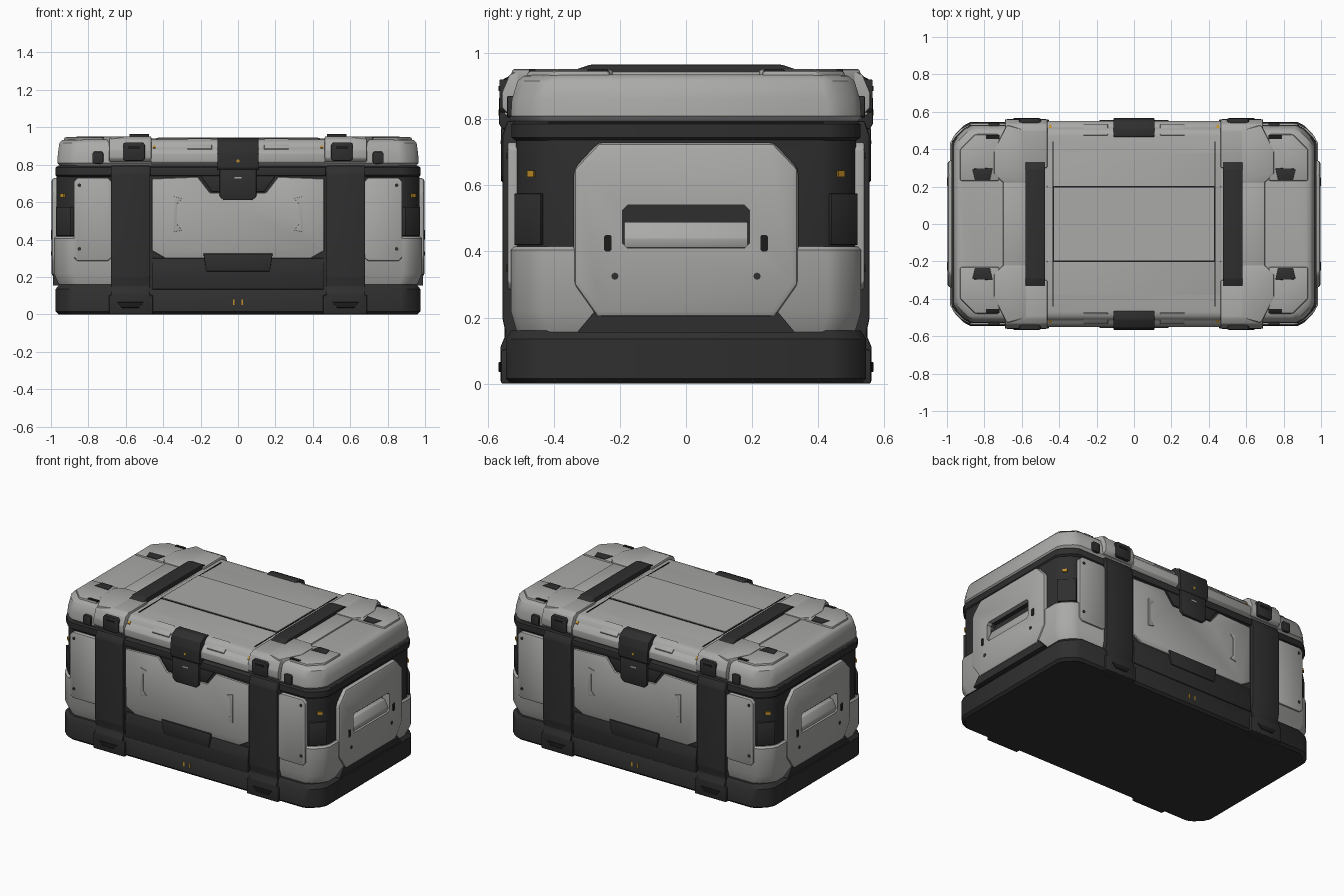
import bpy
import bmesh
from math import radians, cos, sin, pi
from mathutils import Vector

cube = bpy.data.objects.get("Cube")
if cube:
    bpy.data.objects.remove(cube, do_unlink=True)


def material(name, rgb):
    m = bpy.data.materials.new(name)
    m.use_nodes = True
    m.diffuse_color = (*rgb, 1)
    bsdf = next(n for n in m.node_tree.nodes if n.type == 'BSDF_PRINCIPLED')
    bsdf.inputs["Base Color"].default_value = (*rgb, 1)
    bsdf.inputs["Roughness"].default_value = 0.6
    return m


LIGHT = material("light grey", (0.40, 0.40, 0.39))
DARK = material("charcoal", (0.028, 0.028, 0.028))
BLACK = material("near black", (0.012, 0.012, 0.012))
ORANGE = material("orange", (0.55, 0.28, 0.02))

ONE = [(1, 1)]
ENDS = [(1, 1), (-1, 1)]
FACES = [(1, 1), (1, -1)]
ALL = ENDS + [(1, -1), (-1, -1)]


def shade(mesh):
    mesh.shade_smooth()
    mesh.set_sharp_from_angle(angle=radians(32))


def finish(name, bm, mat, bevel=0.0):
    bmesh.ops.recalc_face_normals(bm, faces=bm.faces)
    if bevel:
        bmesh.ops.bevel(bm, geom=bm.edges[:], offset=bevel, segments=2,
                        profile=0.5, affect='EDGES', clamp_overlap=True)
        bmesh.ops.recalc_face_normals(bm, faces=bm.faces)
    mesh = bpy.data.meshes.new(name)
    bm.to_mesh(mesh)
    bm.free()
    mesh.materials.append(mat)
    shade(mesh)
    ob = bpy.data.objects.new(name, mesh)
    bpy.context.scene.collection.objects.link(ob)
    return ob


def prism(name, axis, pts, a, b, mat, bevel=0.0, copies=ONE):
    """Extrude an outline from a to b along an axis, repeated on mirrored sides."""
    made = []
    for sx, sy in copies:
        label = name
        if copies in (ENDS, ALL):
            label += "_left" if sx > 0 else "_right"
        if copies in (FACES, ALL):
            label += "_back" if sy > 0 else "_front"
        bm = bmesh.new()
        rings = []
        for d in (a, b):
            place = {'x': lambda u, v: (d, u, v), 'y': lambda u, v: (u, d, v),
                     'z': lambda u, v: (u, v, d)}[axis]
            co = [Vector(place(u, v)) for u, v in pts]
            rings.append([bm.verts.new((c.x * sx, c.y * sy, c.z)) for c in co])
        bm.faces.new(rings[0])
        bm.faces.new(rings[1])
        n = len(pts)
        for i in range(n):
            j = (i + 1) % n
            bm.faces.new((rings[0][i], rings[0][j], rings[1][j], rings[1][i]))
        made.append(finish(label, bm, mat, bevel))
    return made


def loft(name, rings, mat):
    """Stack of rectangles with rounded-off corners: half x, half y, cut, z."""
    bm = bmesh.new()
    loops = []
    for hx, hy, c, z in rings:
        q = [(hx, hy - c), (hx - c * 0.2, hy - c * 0.62),
             (hx - c * 0.62, hy - c * 0.2), (hx - c, hy)]
        half = q + [(-x, y) for x, y in reversed(q)]
        ring = half + [(-x, -y) for x, y in half]
        loops.append([bm.verts.new((x, y, z)) for x, y in ring])
    bm.faces.new(loops[0])
    bm.faces.new(loops[-1])
    for lo, hi in zip(loops, loops[1:]):
        for i in range(len(lo)):
            j = (i + 1) % len(lo)
            bm.faces.new((lo[i], lo[j], hi[j], hi[i]))
    return finish(name, bm, mat)


def sym(pts):
    return pts + [(-u, v) for u, v in reversed(pts)]


def rect(u0, u1, v0, v1):
    return [(u0, v0), (u1, v0), (u1, v1), (u0, v1)]


def octo(u0, u1, v0, v1, c):
    return [(u0 + c, v0), (u1 - c, v0), (u1, v0 + c), (u1, v1 - c),
            (u1 - c, v1), (u0 + c, v1), (u0, v1 - c), (u0, v0 + c)]


def disc(u, v, r):
    return [(u + r * cos(k * pi / 4), v + r * sin(k * pi / 4)) for k in range(8)]


# Base tray, inner body, light lower shell and rim
loft("base", [(.96, .53, .1, 0), (.975, .545, .1, .015),
              (.975, .545, .1, .135), (.955, .53, .1, .16)], DARK)
core = loft("body_core", [(.95, .51, .1, .14), (.97, .515, .1, .2), (.97, .515, .1, .79)], DARK)
shell = loft("lower_shell", [(.955, .51, .1, .15), (.985, .53, .1, .22),
                             (.985, .53, .1, .405), (.975, .52, .1, .415)], LIGHT)
loft("rim", [(.968, .515, .1, .735), (.976, .528, .1, .745),
             (.976, .528, .1, .785), (.96, .515, .1, .795)], DARK)

# End panels with recessed grips
panels = prism("end_panel", 'x', sym([(.27, .2), (.34, .3), (.34, .65), (.265, .73)]),
               .93, .997, LIGHT, .018, ENDS)
prism("end_skirt", 'x', sym([(.33, .155), (.28, .215)]), .93, .989, DARK, 0, ENDS)
cutters = prism("grip_cutter", 'x', octo(-.192, .192, .41, .54, .015), .935, 1.1, BLACK, 0, ENDS)
for ob in panels + [core, shell]:
    for cutter in cutters:
        mod = ob.modifiers.new("recess", 'BOOLEAN')
        mod.operation = 'DIFFERENCE'
        mod.solver = 'EXACT'
        mod.object = cutter
bpy.context.view_layer.update()
graph = bpy.context.evaluated_depsgraph_get()
for ob in panels + [core, shell]:
    cut = bpy.data.meshes.new_from_object(ob.evaluated_get(graph))
    ob.modifiers.clear()
    ob.data = cut
    shade(cut)
for cutter in cutters:
    bpy.data.objects.remove(cutter, do_unlink=True)
prism("grip_back", 'x', rect(-.195, .195, .405, .545), .93, .938, DARK, 0, ENDS)
prism("grip", 'y', [(.93, .411), (.985, .411), (.99, .44), (.965, .488), (.93, .492)],
      -.188, .188, LIGHT, .004, ENDS)
prism("end_slot", 'x', octo(.225, .248, .4, .45, .005), .99, 1.0, BLACK, 0, ALL)
prism("end_screw", 'x', disc(.215, .325, .011), .99, 1.0, DARK, 0, ALL)

# Dark corner vents and markers
prism("corner_vent", 'z', [(.955, .43), (.975, .44), (.895, .52), (.875, .51)],
      .42, .575, DARK, .003, ALL)
prism("corner_marker", 'z', [(.93, .45), (.952, .461), (.932, .481), (.91, .47)],
      .625, .645, ORANGE, 0, ALL)

# Long side: centre panel, lower dark plinth, upper belt, outer plates
prism("side_panel", 'y', sym([(.39, .3), (.46, .34), (.46, .725), (.215, .735), (.15, .65)]),
      .5, .545, LIGHT, .007, FACES)
prism("side_panel_bracket", 'y',
      [(.3, .45), (.345, .44), (.345, .63), (.3, .62), (.325, .59), (.325, .48)],
      .54, .55, LIGHT, .002, ALL)
prism("side_backing", 'y', rect(-.47, .47, .15, .74), .5, .533, DARK, 0, FACES)
prism("side_plinth", 'x', [(.5, .12), (.55, .135), (.55, .23), (.54, .3), (.5, .305)],
      -.46, .46, DARK, .004, FACES)
prism("plinth_plate", 'y', sym([(.17, .23), (.185, .325)]), .53, .556, DARK, .004, FACES)
prism("side_belt", 'x', [(.5, .735), (.545, .742), (.545, .785), (.5, .795)],
      -.47, .47, DARK, .003, FACES)
prism("outer_plate", 'y', octo(.675, .878, .285, .73, .02), .5, .54, LIGHT, .006, ALL)
for h in (.35, .69):
    prism("plate_screw", 'y', disc(.848, h, .01), .535, .543, DARK, 0, ALL)

# Vertical straps with foot buckles
prism("strap", 'x', [(.49, .005), (.562, .005), (.562, .11), (.545, .15),
                     (.556, .2), (.556, .75), (.54, .795), (.49, .795)],
      .47, .68, DARK, .006, ALL)
prism("foot_clip", 'x', [(.49, .0), (.56, .0), (.56, .1), (.49, .12)], .455, .69, DARK, .006, ALL)
prism("foot_buckle", 'y', [(.53, .035), (.62, .035), (.645, .065), (.505, .065)],
      .555, .567, BLACK, .002, ALL)

# Lid: full-length shell, raised corners and centre section
loft("lid", [(.95, .515, .1, .79), (.966, .53, .1, .81), (.963, .527, .1, .86),
             (.955, .51, .1, .915), (.942, .492, .1, .931), (.92, .47, .1, .936)], LIGHT)
prism("lid_corner", 'z', [(.72, .23), (.93, .23), (.93, .4), (.85, .48), (.72, .48)],
      .9, .947, LIGHT, .01, ALL)
prism("lid_pad", 'z', [(.77, .235), (.85, .235), (.865, .295), (.755, .3)],
      .94, .95, DARK, .002, ALL)
prism("lid_catch", 'y', octo(.72, .778, .805, .87, .008), .5, .542, DARK, .004, ALL)
prism("lid_corner_slot", 'z', rect(.72, .79, .455, .475), .94, .95, BLACK, 0, ALL)
prism("lid_centre", 'x', sym([(.52, .795), (.55, .815), (.55, .86), (.535, .88),
                              (.47, .934), (.2, .94)]), -.465, .465, LIGHT, .004)
prism("lid_seam", 'z', rect(-.437, .437, -.203, .203), .935, .942, BLACK)
prism("lid_top_plate", 'z', rect(-.429, .429, -.195, .195), .935, .945, LIGHT)
prism("lid_side_seam", 'z', rect(.43, .436, .2, .44), .93, .9405, BLACK, 0, ALL)
prism("lid_ridge", 'x', [(.46, .9), (.532, .875), (.536, .888), (.475, .941)],
      .14, .27, LIGHT, .003, ALL)
prism("lid_marker", 'x', [(.49, .91), (.522, .88), (.528, .891), (.494, .92)],
      .44, .455, ORANGE, 0, ALL)

# Strap shoulders, clips and top bands
prism("shoulder", 'x', [(.3, .88), (.45, .82), (.54, .815), (.558, .835), (.558, .88),
                        (.535, .935), (.5, .951), (.3, .951)], .463, .69, LIGHT, .007, ALL)
prism("shoulder_wing", 'z', [(.57, .5), (.68, .53), (.75, .39), (.75, .27), (.7, .22), (.57, .22)],
      .9, .952, LIGHT, .01, ALL)
prism("shoulder_rail", 'z', rect(.57, .7, -.25, .25), .9, .945, LIGHT, .006, ENDS)
prism("shoulder_clip", 'y', octo(.498, .615, .82, .92, .012), .53, .565, DARK, .004, ALL)
prism("clip_slot", 'y', rect(.525, .588, .885, .9), .56, .567, BLACK, 0, ALL)
prism("top_band", 'x', sym([(.345, .93), (.335, .95), (.29, .965)]), .475, .58, DARK, .003, ENDS)

# Central latches
prism("latch", 'x', [(.46, .93), (.47, .943), (.51, .943), (.555, .92), (.566, .86),
                     (.566, .785), (.555, .77), (.5, .78)], -.11, .11, DARK, .005, FACES)
prism("latch_tongue", 'y', sym([(.075, .61), (.098, .63), (.098, .775)]),
      .5, .56, DARK, .005, FACES)
prism("latch_collar", 'y', sym([(.14, .655), (.2, .74)]), .5, .543, DARK, .003, FACES)
prism("latch_slot", 'y', rect(-.02, .02, .725, .735), .555, .562, LIGHT, 0, FACES)
prism("latch_marker", 'y', disc(0, .82, .009), .56, .567, ORANGE, 0, FACES)
prism("base_marker", 'y', rect(.018, .026, .05, .08), .54, .547, ORANGE, 0, ALL)
